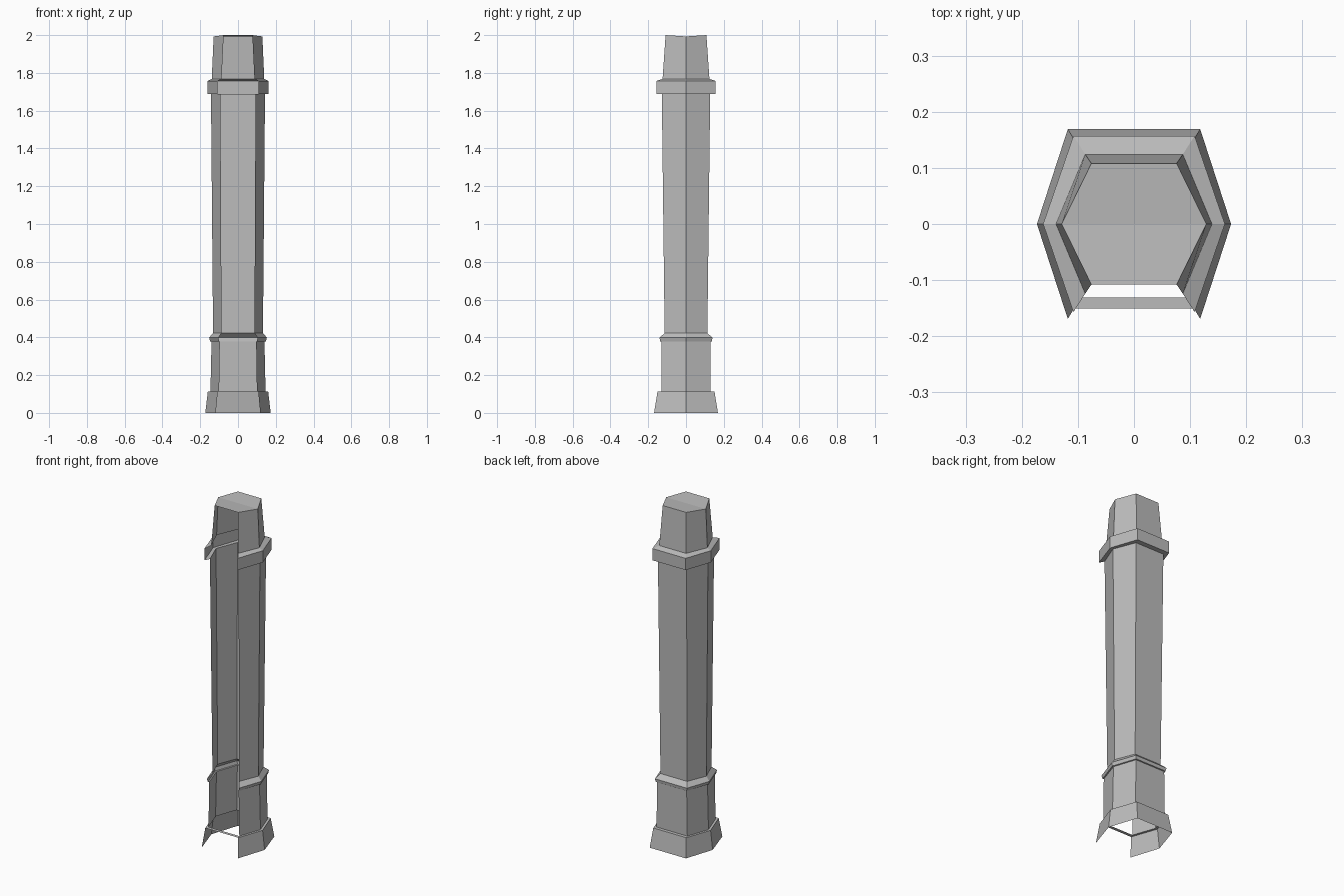
import bpy, bmesh

old = bpy.data.objects.get("Cube")
if old:
    bpy.data.objects.remove(old)

# One plain stone colour
stone = bpy.data.materials.new("grey_stone")
stone.use_nodes = True
COLOR = (0.5, 0.5, 0.5, 1)
stone.diffuse_color = COLOR
stone.node_tree.nodes["Principled BSDF"].inputs["Base Color"].default_value = COLOR


def hex_shell(name, profile, closed_bands=(), cap_drop=None):
    """Stack six-sided rings (z, side x, corner x, corner y), leaving the front open."""
    bm = bmesh.new()
    rings = []
    for z, side, cx, cy in profile:
        outline = [(side, 0), (cx, cy), (-cx, cy), (-side, 0), (-cx, -cy), (cx, -cy)]
        rings.append([bm.verts.new((x, y, z)) for x, y in outline])
    for band, (low, high) in enumerate(zip(rings, rings[1:])):
        for i in range(6):
            if i == 4 and band not in closed_bands:
                continue
            j = (i + 1) % 6
            bm.faces.new((low[i], low[j], high[j], high[i]))
    if cap_drop is not None:
        top = rings[-1]
        for v in (top[0], top[3]):
            v.co.z -= cap_drop
        bm.faces.new((top[0], top[1], top[2], top[3]))
        bm.faces.new((top[3], top[4], top[5], top[0]))
    mesh = bpy.data.meshes.new(name)
    bm.to_mesh(mesh)
    bm.free()
    mesh.materials.append(stone)
    obj = bpy.data.objects.new(name, mesh)
    bpy.context.collection.objects.link(obj)


# Flared foot, whose ledge runs all the way round
hex_shell("base", [(0, .173, .118, .169), (.112, .16, .107, .151),
                   (.112, .146, .1, .131)], closed_bands=(1,))

# Lower block
hex_shell("pedestal", [(.112, .146, .1, .131), (.377, .14, .096, .131)])

# Angular moulding
hex_shell("lower_collar", [(.377, .14, .096, .131), (.379, .147, .1, .137),
                           (.398, .153, .104, .14), (.423, .132, .087, .113)])

# Long shaft, widening upward
hex_shell("shaft", [(.423, .132, .087, .113), (1.688, .143, .093, .128)])

# Square-edged band
hex_shell("upper_collar", [(1.688, .143, .093, .128), (1.688, .162, .108, .157),
                           (1.757, .162, .108, .157), (1.768, .139, .087, .124)])

# Tapered top with its lid
hex_shell("crown", [(1.768, .139, .087, .124), (2, .129, .076, .108)], cap_drop=.007)
